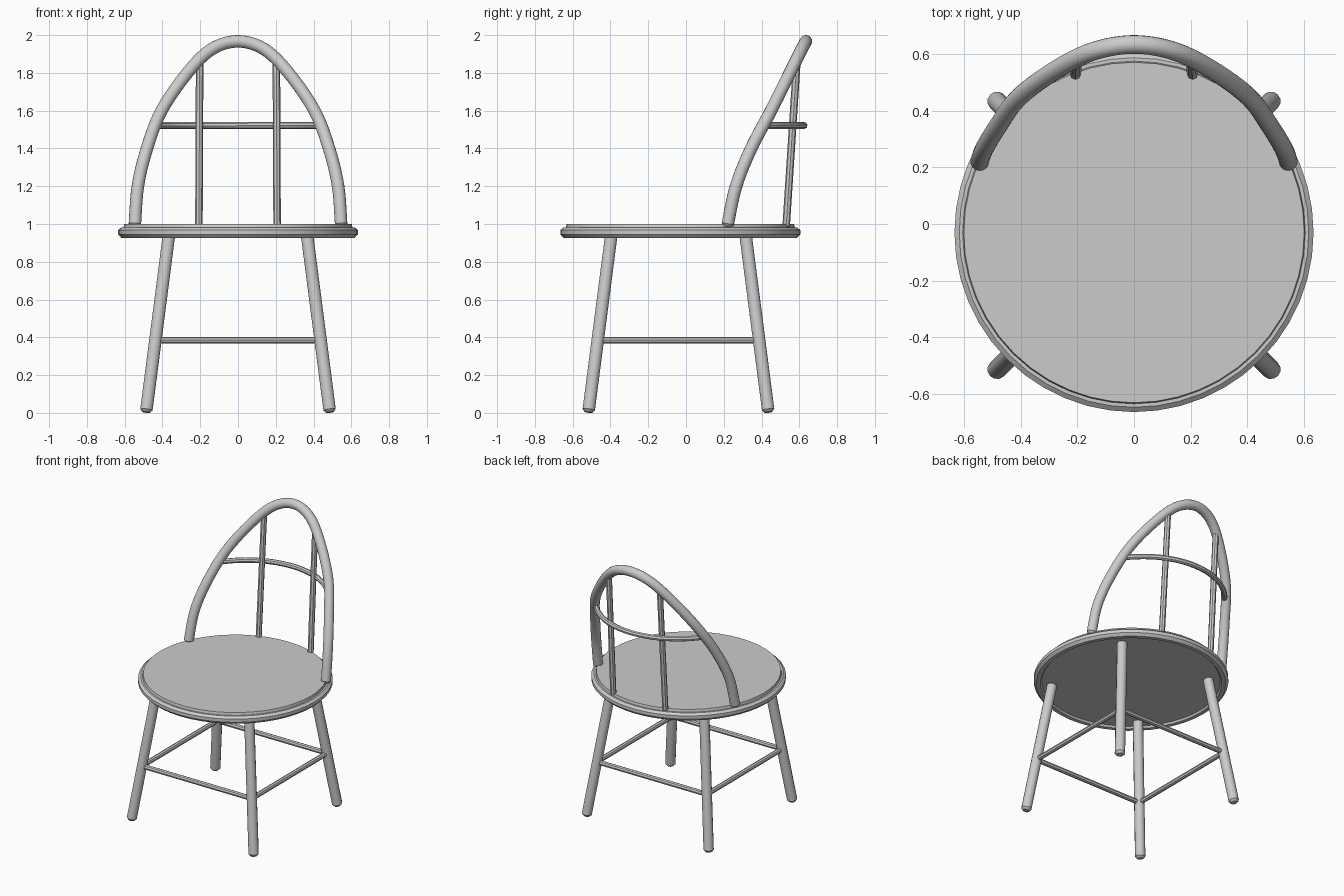
import bpy, bmesh, math
from mathutils import Vector

cube = bpy.data.objects.get("Cube")
if cube:
    bpy.data.objects.remove(cube, do_unlink=True)

GREY = (0.6, 0.6, 0.6, 1.0)
mat = bpy.data.materials.new("light grey")
mat.use_nodes = True
mat.diffuse_color = GREY
mat.node_tree.nodes["Principled BSDF"].inputs["Base Color"].default_value = GREY
CENTRE_Y = -0.03


def finish(bm, name, angle=40):
    bmesh.ops.recalc_face_normals(bm, faces=bm.faces)
    mesh = bpy.data.meshes.new(name)
    bm.to_mesh(mesh)
    bm.free()
    mesh.materials.append(mat)
    ob = bpy.data.objects.new(name, mesh)
    bpy.context.collection.objects.link(ob)
    bpy.ops.object.select_all(action='DESELECT')
    ob.select_set(True)
    bpy.context.view_layer.objects.active = ob
    bpy.ops.object.shade_smooth_by_angle(angle=math.radians(angle))
    return ob


def rod(name, path, radius, sides=12, chamfer=0.015):
    """Sweep a round section along a path, with chamfered closed ends."""
    pts = [Vector(p) for p in path]
    first = (pts[1] - pts[0]).normalized() * chamfer
    last = (pts[-2] - pts[-1]).normalized() * chamfer
    pts = [pts[0], pts[0] + first] + pts[1:-1] + [pts[-1] + last, pts[-1]]
    bm = bmesh.new()
    rings = []
    normal = None
    for i, p in enumerate(pts):
        tangent = (pts[min(i + 1, len(pts) - 1)] - pts[max(i - 1, 0)]).normalized()
        if normal is None:
            normal = tangent.orthogonal()
        normal = (normal - tangent * normal.dot(tangent)).normalized()
        side = tangent.cross(normal)
        r = radius * (0.6 if i in (0, len(pts) - 1) else 1)
        angles = [2 * math.pi * k / sides for k in range(sides)]
        rings.append([bm.verts.new(p + r * (normal * math.cos(a) + side * math.sin(a)))
                      for a in angles])
    for a, b in zip(rings, rings[1:]):
        for k in range(sides):
            n = (k + 1) % sides
            bm.faces.new((a[k], a[n], b[n], b[k]))
    bm.faces.new(rings[0])
    bm.faces.new(rings[-1])
    return finish(bm, name)


def smooth_path(points, steps=6):
    """Catmull-Rom interpolation through the control points."""
    p = [Vector(q) for q in points]
    p = [2 * p[0] - p[1]] + p + [2 * p[-1] - p[-2]]
    out = []
    for a, b, c, d in zip(p, p[1:], p[2:], p[3:]):
        for s in range(steps):
            t = s / steps
            out.append(0.5 * (2 * b + (c - a) * t + (2 * a - 5 * b + 4 * c - d) * t ** 2
                              + (3 * b - a - 3 * c + d) * t ** 3))
    return out + [p[-2]]


# Round seat with a stepped rim and recessed underside
profile = [(0, 1.0), (0.602, 1.0), (0.606, 0.982), (0.618, 0.982), (0.635, 0.968),
           (0.635, 0.945), (0.618, 0.927), (0.592, 0.927), (0.582, 0.94), (0, 0.94)]
bm = bmesh.new()
verts = [bm.verts.new((r, CENTRE_Y, z)) for r, z in profile]
edges = [bm.edges.new(pair) for pair in zip(verts, verts[1:])]
bmesh.ops.spin(bm, geom=verts + edges, cent=(0, CENTRE_Y, 0), axis=(0, 0, 1),
               angle=2 * math.pi, steps=48)
bmesh.ops.remove_doubles(bm, verts=bm.verts, dist=0.0005)
finish(bm, "seat", 30)

# Splayed legs
LEG_Y = -0.04


def leg_point(sx, sy, z):
    spread = 0.487 - 0.122 * z / 0.945
    return (sx * spread, LEG_Y + sy * (spread - 0.01), z)


corners = {"front_left": (1, -1), "back_left": (1, 1),
           "back_right": (-1, 1), "front_right": (-1, -1)}
for name, (sx, sy) in corners.items():
    rod("leg_" + name, [leg_point(sx, sy, 0.003), leg_point(sx, sy, 0.95)], 0.034)

# Stretchers joining neighbouring legs
ring = list(corners.values())
for name, a, b in zip(("left", "back", "right", "front"), ring, ring[1:] + ring[:1]):
    rod("stretcher_" + name, [leg_point(*a, 0.385), leg_point(*b, 0.385)], 0.017, 8, 0.005)

# Bent hoop of the backrest, mirrored about the centre line
half = [(0.547, 0.218, 0.985), (0.53, 0.265, 1.2), (0.482, 0.345, 1.4),
        (0.405, 0.45, 1.6), (0.268, 0.55, 1.8), (0.14, 0.612, 1.925)]
hoop = half + [(0, 0.635, 1.967)] + [(-x, y, z) for x, y, z in reversed(half)]
rod("back_hoop", smooth_path(hoop), 0.033, 16)

# Upright spindles
for name, s in (("left", 1), ("right", -1)):
    rod("spindle_" + name, [(s * 0.207, 0.53, 0.985), (s * 0.203, 0.588, 1.875)], 0.02, 8, 0.005)

# Curved back rail
R = 0.53
rail = []
for i in range(25):
    a = math.radians(-54 + 108 * i / 24)
    rail.append((R * math.sin(a), 0.625 - R + R * math.cos(a), 1.522))
rod("back_rail", rail, 0.018, 8, 0.005)
